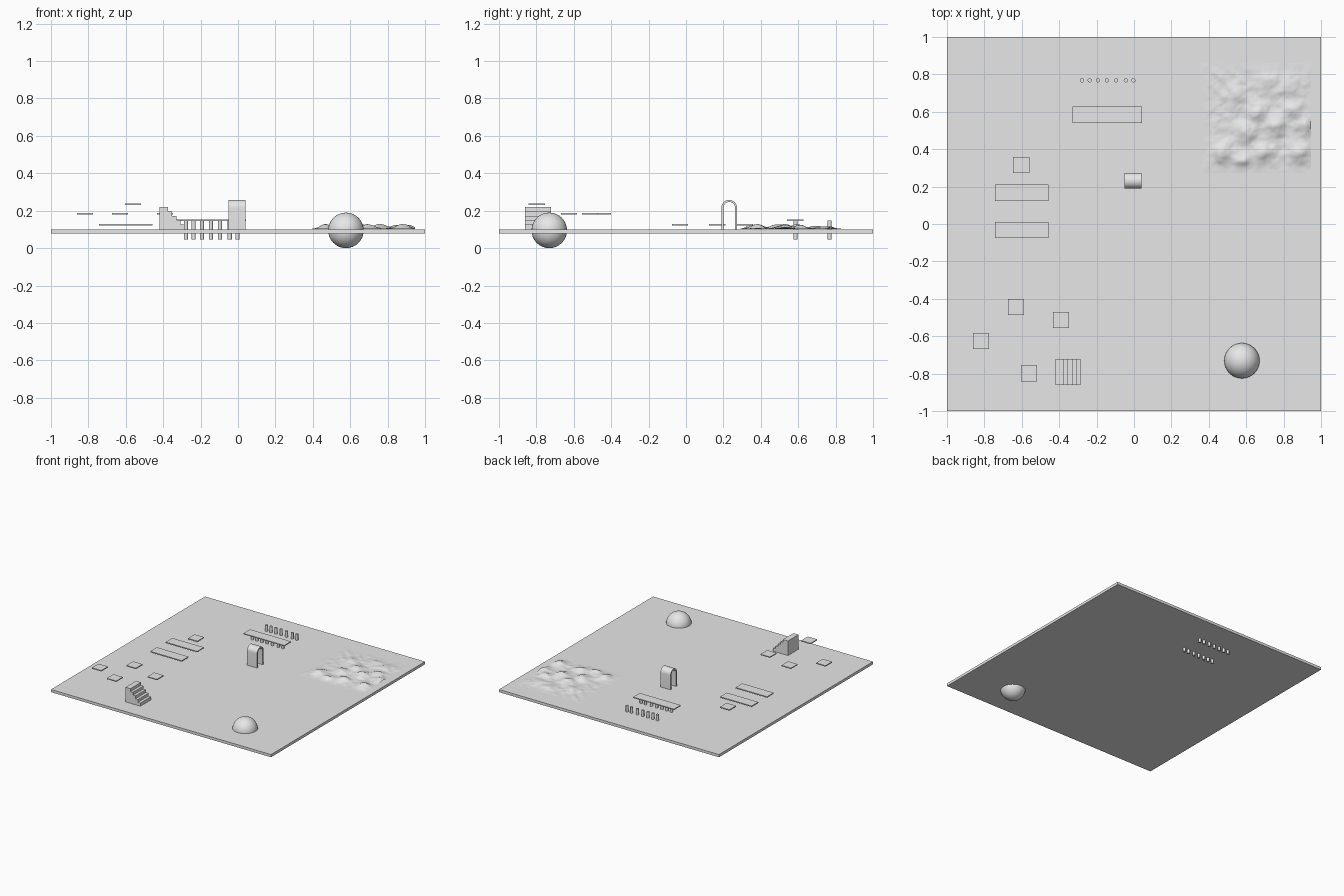
import bpy, bmesh, math
from mathutils import Vector, noise

if "Cube" in bpy.data.objects:
    bpy.data.objects.remove(bpy.data.objects["Cube"])

grey = bpy.data.materials.new("plain grey")
grey.diffuse_color = (0.8, 0.8, 0.8, 1)
grey.use_nodes = True
grey.node_tree.nodes["Principled BSDF"].inputs["Base Color"].default_value = grey.diffuse_color


def finish(name, bm, smooth=False):
    bmesh.ops.recalc_face_normals(bm, faces=bm.faces)
    mesh = bpy.data.meshes.new(name)
    bm.to_mesh(mesh)
    bm.free()
    mesh.materials.append(grey)
    for p in mesh.polygons:
        p.use_smooth = smooth
    obj = bpy.data.objects.new(name, mesh)
    bpy.context.collection.objects.link(obj)
    return obj


def box(name, x0, x1, y0, y1, z0, z1):
    bm = bmesh.new()
    bmesh.ops.create_cube(bm, size=1)
    for v in bm.verts:
        v.co = ((x0 + x1) / 2 + v.co.x * (x1 - x0),
                (y0 + y1) / 2 + v.co.y * (y1 - y0),
                (z0 + z1) / 2 + v.co.z * (z1 - z0))
    return finish(name, bm)


def extrude(name, profile, direction):
    bm = bmesh.new()
    face = bm.faces.new([bm.verts.new(p) for p in profile])
    new = bmesh.ops.extrude_face_region(bm, geom=[face])["geom"]
    bmesh.ops.translate(bm, vec=direction,
                        verts=[g for g in new if isinstance(g, bmesh.types.BMVert)])
    # put the starting cap back if the extrusion removed it
    bm.edges.ensure_lookup_table()
    rim = [e for e in bm.edges if e.is_boundary]
    if rim:
        bmesh.ops.contextual_create(bm, geom=rim)
    return finish(name, bm)


# ground slab
G = 0.10
box("ground", -1, 1, -1, 1, 0.078, G)

# long floating planks
for i, y in enumerate((-0.033, 0.167)):
    box(f"long_plank_{i}", -0.744, -0.458, y - 0.043, y + 0.043, 0.121, 0.129)

# small square floating platforms
for i, (x, y, z) in enumerate([(-0.603, 0.316, 0.125), (-0.818, -0.625, 0.185),
                               (-0.631, -0.443, 0.185), (-0.39, -0.514, 0.185),
                               (-0.561, -0.798, 0.234)]):
    box(f"square_platform_{i}", x - 0.043, x + 0.043, y - 0.043, y + 0.043,
        z - 0.004, z + 0.004)

# bridge deck and two rows of posts
box("bridge_deck", -0.33, 0.042, 0.541, 0.627, 0.144, 0.152)
for row, y in (("bridge", 0.586), ("back", 0.768)):
    for i, x in enumerate((-0.278, -0.237, -0.193, -0.145, -0.096, -0.044, -0.003)):
        bm = bmesh.new()
        bmesh.ops.create_cone(bm, cap_ends=True, segments=24, radius1=0.011,
                              radius2=0.011, depth=0.102)
        bmesh.ops.translate(bm, vec=(x, y, 0.098), verts=bm.verts)
        post = finish(f"{row}_post_{i}", bm, True)
        bpy.context.view_layer.objects.active = post
        post.select_set(True)
        bpy.ops.object.shade_smooth_by_angle(angle=math.radians(40))
        post.select_set(False)

# staircase, highest at the left
profile = [(-0.42, G), (-0.42, 0.22)]
x, z = -0.375, 0.22
for i in range(5):
    profile.append((x, z))
    z = 0.22 - 0.0235 * (i + 1) if i < 4 else G
    profile.append((x, z))
    x += 0.0225
extrude("staircase", [(px, -0.86, pz) for px, pz in profile], (0, 0.137, 0))

# hollow arch made from one bent band
def arch_line(r):
    pts = [(0.231 + r, G)]
    for i in range(17):
        a = math.pi * i / 16
        pts.append((0.231 + r * math.cos(a), 0.216 + r * math.sin(a)))
    return pts + [(0.231 - r, G)]

bm = bmesh.new()
rings = []
for x in (-0.05, 0.041):
    rings.append([[bm.verts.new((x, y, z)) for y, z in arch_line(r)]
                  for r in (0.042, 0.031)])
(a_out, a_in), (b_out, b_in) = rings
for p, q in ((a_out, a_in), (b_out, b_in), (a_out, b_out), (a_in, b_in)):
    for i in range(len(p) - 1):
        bm.faces.new((p[i], p[i + 1], q[i + 1], q[i]))
for i in (0, -1):
    bm.faces.new((a_out[i], a_in[i], b_in[i], b_out[i]))
arch = finish("arch", bm, True)
bpy.context.view_layer.objects.active = arch
arch.select_set(True)
bpy.ops.object.shade_smooth_by_angle(angle=math.radians(40))
arch.select_set(False)

# ball half sunk in the ground
bm = bmesh.new()
bmesh.ops.create_uvsphere(bm, u_segments=32, v_segments=16, radius=0.095)
bmesh.ops.translate(bm, vec=(0.577, -0.731, 0.095), verts=bm.verts)
finish("ball", bm, True)

# bumpy terrain patch: rounded mounds plus fine noise, fading at the edges
mounds = [(0.47, 0.38, 0.026), (0.60, 0.49, 0.026), (0.55, 0.69, 0.016),
          (0.66, 0.60, 0.024), (0.69, 0.38, 0.024), (0.76, 0.53, 0.026),
          (0.83, 0.74, 0.014), (0.88, 0.38, 0.026), (0.93, 0.53, 0.024),
          (0.72, 0.76, 0.012), (0.85, 0.61, 0.020), (0.58, 0.34, 0.016)]
X0, X1, Y0, Y1 = 0.36, 0.945, 0.272, 0.86
bm = bmesh.new()
bmesh.ops.create_grid(bm, x_segments=72, y_segments=72, size=0.5)
for v in bm.verts:
    x = X0 + (v.co.x + 0.5) * (X1 - X0)
    y = Y0 + (v.co.y + 0.5) * (Y1 - Y0)
    h = sum(a * math.exp(-((x - mx) ** 2 + (y - my) ** 2) / 0.0022)
            for mx, my, a in mounds)
    h += 0.006 * noise.noise(Vector((x * 22, y * 22, 3.0)))
    h += 0.002 * noise.noise(Vector((x * 60, y * 60, 7.0)))
    fade = min(1, (x - X0) / 0.09, (y - Y0) / 0.06, (Y1 - y) / 0.08, 0.4 + (X1 - x) / 0.06)
    v.co = (x, y, G + 0.001 + max(0.0, h + 0.002) * max(0.0, fade))
finish("bumpy_terrain", bm, True)
